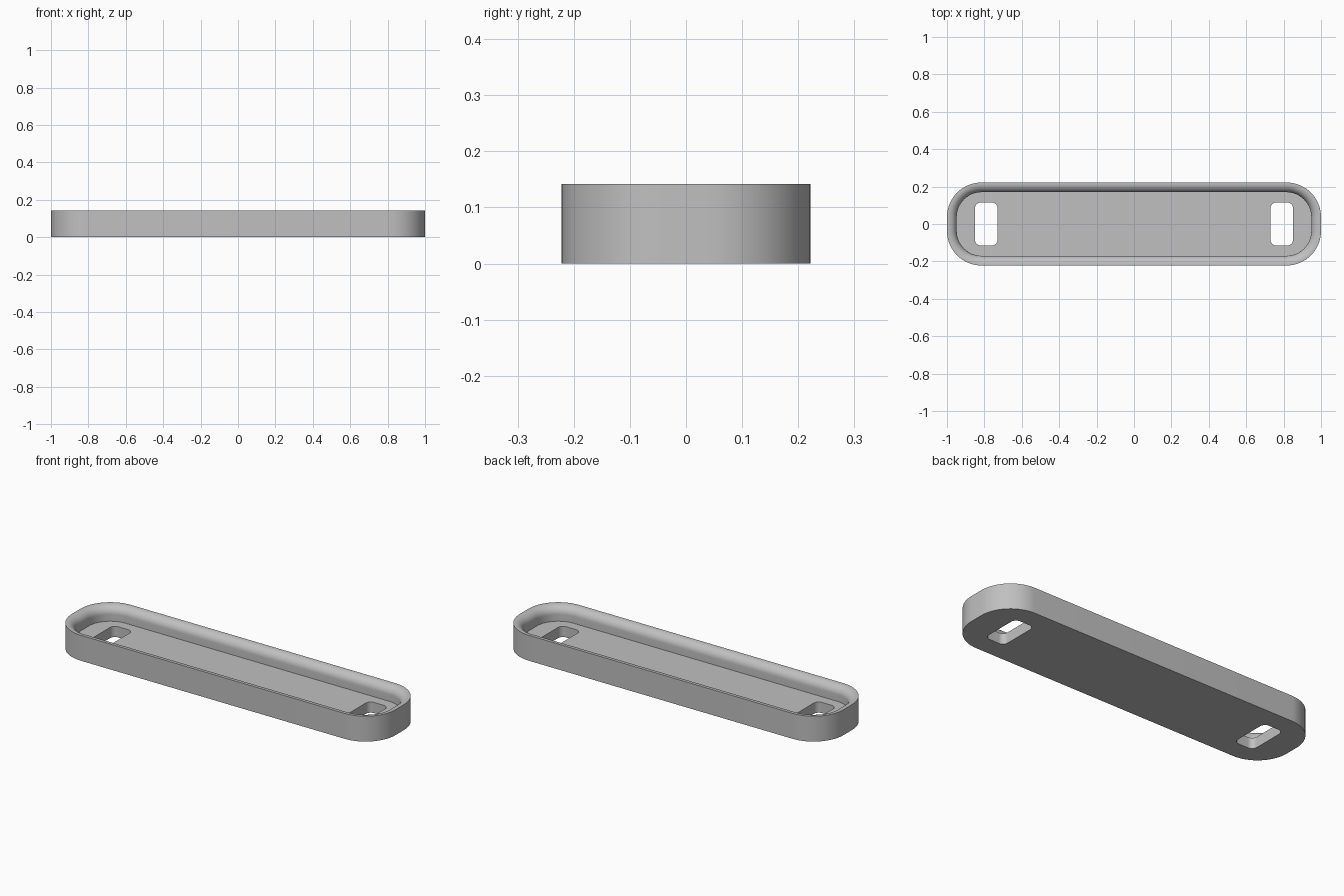
import bpy, bmesh
from math import sin, cos, pi, radians

cube = bpy.data.objects.get("Cube")
if cube:
    bpy.data.objects.remove(cube, do_unlink=True)

HEIGHT, FLOOR, WALL, FILLET = 0.142, 0.06, 0.052, 0.045

grey = bpy.data.materials.new("plain grey")
grey.use_nodes = True
colour = (0.53, 0.53, 0.53, 1)
grey.diffuse_color = colour
grey.node_tree.nodes["Principled BSDF"].inputs["Base Color"].default_value = colour


def rounded_rect(hx, hy, r, steps=16):
    """Counter-clockwise outline of a rounded rectangle."""
    points = []
    for q, (sx, sy) in enumerate([(1, 1), (-1, 1), (-1, -1), (1, -1)]):
        for i in range(steps + 1):
            a = (q + i / steps) * pi / 2
            points.append((sx * (hx - r) + r * cos(a), sy * (hy - r) + r * sin(a)))
    return points


def loft(name, rings, centre_x=0):
    """Closed solid through outlines given as (half x, half y, radius, z)."""
    bm = bmesh.new()
    loops = [[bm.verts.new((x + centre_x, y, z)) for x, y in rounded_rect(hx, hy, r)]
             for hx, hy, r, z in rings]
    for low, high in zip(loops, loops[1:]):
        for i in range(len(low)):
            j = (i + 1) % len(low)
            bm.faces.new((low[i], low[j], high[j], high[i]))
    bm.faces.new(loops[0][::-1])
    bm.faces.new(loops[-1])
    bmesh.ops.recalc_face_normals(bm, faces=bm.faces)
    mesh = bpy.data.meshes.new(name)
    bm.to_mesh(mesh)
    bm.free()
    mesh.materials.append(grey)
    obj = bpy.data.objects.new(name, mesh)
    bpy.context.collection.objects.link(obj)
    return obj


# Tray wall section: outer wall, rim rounded on the inside, inner wall, floor
section = [(0, 0), (0, HEIGHT)]
for i in range(11):
    a = i / 10 * pi / 2
    section.append((WALL - FILLET + FILLET * sin(a), HEIGHT - FILLET + FILLET * cos(a)))
section.append((WALL, FLOOR))
tray = loft("tray", [(1 - d, 0.222 - d, 0.185 - d, z) for d, z in section])

# Rounded slots through the floor at both ends
bpy.context.view_layer.objects.active = tray
tray.select_set(True)
for side in (-1, 1):
    cutter = loft("slot_cutter", [(0.06, 0.115, 0.03, -0.1), (0.06, 0.115, 0.03, 0.3)], side * 0.79)
    cutter.hide_render = True
    cut = tray.modifiers.new("slot", 'BOOLEAN')
    cut.operation = 'DIFFERENCE'
    cut.solver = 'EXACT'
    cut.object = cutter
    bpy.ops.object.modifier_apply(modifier=cut.name)
    bpy.data.objects.remove(cutter, do_unlink=True)

bpy.ops.object.shade_smooth_by_angle(angle=radians(35))
